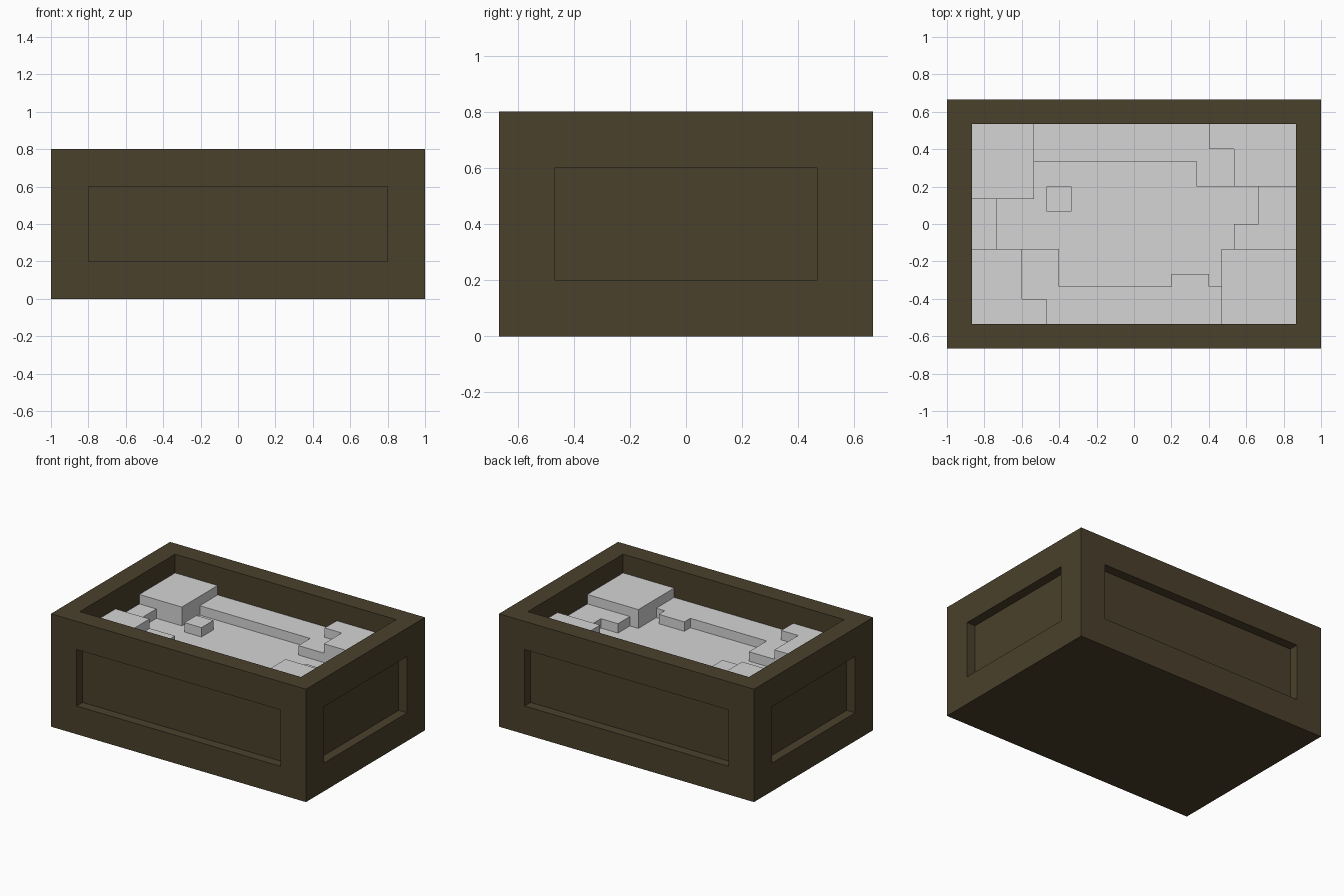
import bpy, bmesh

if "Cube" in bpy.data.objects:
    bpy.data.objects.remove(bpy.data.objects["Cube"])

U = 1 / 15          # modelling unit: the crate is 30 x 20 x 12 units
COLS, ROWS = 26, 16  # cells inside the crate walls


def material(name, rgb):
    m = bpy.data.materials.new(name)
    m.diffuse_color = (*rgb, 1)
    m.use_nodes = True
    m.node_tree.nodes["Principled BSDF"].inputs["Base Color"].default_value = m.diffuse_color
    return m


def add_object(name, bm, mat):
    mesh = bpy.data.meshes.new(name)
    bm.to_mesh(mesh)
    bm.free()
    mesh.materials.append(mat)
    obj = bpy.data.objects.new(name, mesh)
    bpy.context.collection.objects.link(obj)
    return obj


def recess(bm, face, margin, depth):
    """Inset a face and push it straight inward; return the recessed face."""
    bmesh.ops.inset_individual(bm, faces=[face], thickness=margin,
                               use_even_offset=True)
    face.normal_update()
    shift = face.normal * -depth
    inner = bmesh.ops.extrude_discrete_faces(bm, faces=[face])["faces"][0]
    bmesh.ops.translate(bm, verts=inner.verts, vec=shift)
    return inner


brown = material("dark brown", (0.069, 0.052, 0.025))
grey = material("light grey", (0.66, 0.66, 0.66))

# Crate: box with a sunken panel on each side and an open cavity on top
bm = bmesh.new()
bmesh.ops.create_cube(bm, size=1)
bmesh.ops.scale(bm, verts=bm.verts, vec=(30 * U, 20 * U, 12 * U))
bmesh.ops.translate(bm, verts=bm.verts, vec=(0, 0, 6 * U))
bm.normal_update()
sides = [f for f in bm.faces if abs(f.normal.z) < 0.5]
top = next(f for f in bm.faces if f.normal.z > 0.5)
for f in sides:
    recess(bm, f, 3 * U, U)
cavity_floor = recess(bm, top, 2 * U, 4 * U)
bmesh.ops.delete(bm, geom=[cavity_floor], context='FACES_ONLY')
add_object("crate", bm, brown)

# Rubble: stepped fill, raised rectangles (x0, x1, y0, y1, height) in units
height = [[8] * ROWS for _ in range(COLS)]
steps = [
    (-8, 6, 5, 8, 9), (5, 8, 3, 6, 9),            # back strip
    (-7, -5, 1, 3, 9),                            # loose block
    (-13, -11, -2, 2, 9),                         # left ledge
    (-9, -6, -8, -2, 9), (-6, 7, -8, -5, 9),      # front strip
    (3, 6, -5, -4, 9),                            # front strip bump
    (8, 13, -2, 0, 9), (10, 13, 0, 3, 9),         # right ledge
    (-13, -8, 2, 8, 10),                          # back left block
    (6, 13, 6, 8, 10), (8, 13, 3, 6, 10),         # back right block
    (-13, -9, -8, -2, 10), (-9, -7, -8, -6, 10),  # front left block
    (7, 13, -8, -2, 10),                          # front right block
]
for x0, x1, y0, y1, h in steps:
    for i in range(x0 + 13, x1 + 13):
        for j in range(y0 + 8, y1 + 8):
            height[i][j] = h

bm = bmesh.new()


def quad(*points):
    bm.faces.new([bm.verts.new(((x - 13) * U, (y - 8) * U, z * U))
                  for x, y, z in points])


for i in range(COLS):
    for j in range(ROWS):
        h = height[i][j]
        quad((i, j, h), (i + 1, j, h), (i + 1, j + 1, h), (i, j + 1, h))
        # vertical steps, one unit high each, facing the lower neighbour
        for ni, nj, a, b in ((i + 1, j, (i + 1, j), (i + 1, j + 1)),
                             (i - 1, j, (i, j + 1), (i, j)),
                             (i, j + 1, (i + 1, j + 1), (i, j + 1)),
                             (i, j - 1, (i, j), (i + 1, j))):
            if 0 <= ni < COLS and 0 <= nj < ROWS:
                for z in range(height[ni][nj], h):
                    quad((*a, z), (*b, z), (*b, z + 1), (*a, z + 1))
bmesh.ops.remove_doubles(bm, verts=bm.verts, dist=0.001)
add_object("rubble_fill", bm, grey)
